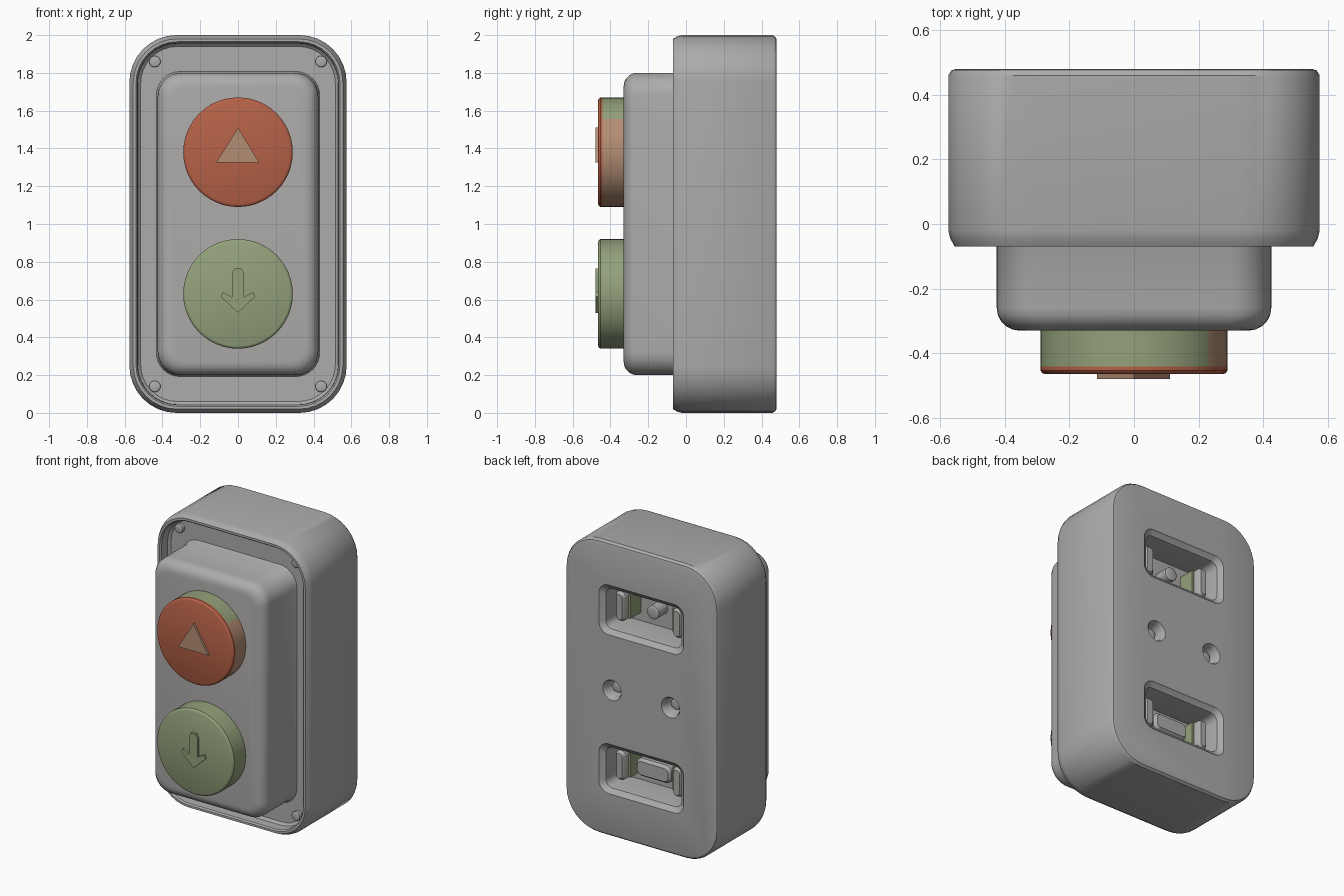
import bpy, bmesh, math
from mathutils import Vector

if "Cube" in bpy.data.objects:
    bpy.data.objects.remove(bpy.data.objects["Cube"])


def material(name, srgb):
    m = bpy.data.materials.new(name)
    m.diffuse_color = tuple((c / 255) ** 2.2 for c in srgb) + (1,)
    m.use_nodes = True
    m.node_tree.nodes["Principled BSDF"].inputs["Base Color"].default_value = m.diffuse_color
    return m


GREY = material("grey_plastic", (172, 170, 169))
RED = material("brick_red", (181, 98, 73))
GREEN = material("sage_green", (146, 160, 122))
TAN = material("tan", (178, 140, 115))


def outline(hx, hz, r):
    """Rounded rectangle in x-z, or a circle when r covers the whole shape."""
    if r >= hx and r >= hz:
        return [(r * math.cos(i * math.tau / 48), r * math.sin(i * math.tau / 48)) for i in range(48)]
    pts = []
    for k, (sx, sz) in enumerate([(1, 1), (-1, 1), (-1, -1), (1, -1)]):
        for i in range(9):
            a = math.pi / 2 * (k + i / 8)
            pts.append((sx * (hx - r) + r * math.cos(a), sz * (hz - r) + r * math.sin(a)))
    return pts


def finish(name, bm, mats):
    bmesh.ops.recalc_face_normals(bm, faces=bm.faces)
    me = bpy.data.meshes.new(name)
    bm.to_mesh(me)
    bm.free()
    ob = bpy.data.objects.new(name, me)
    bpy.context.collection.objects.link(ob)
    for m in mats:
        me.materials.append(m)
    return ob


def smooth(ob, angle=35):
    bpy.ops.object.select_all(action='DESELECT')
    ob.select_set(True)
    bpy.context.view_layer.objects.active = ob
    bpy.ops.object.shade_smooth_by_angle(angle=math.radians(angle))


def loft(name, rings, x=0, z=1, mats=(GREY,), rule=None):
    """Skin rings of (half width, half height, corner radius, y)."""
    bm = bmesh.new()
    loops = [[bm.verts.new((x + u, y, z + v)) for u, v in outline(hx, hz, r)]
             for hx, hz, r, y in rings]
    n = len(loops[0])
    for a, b in zip(loops, loops[1:]):
        for i in range(n):
            j = (i + 1) % n
            bm.faces.new((a[i], a[j], b[j], b[i]))
    bm.faces.new(loops[0])
    bm.faces.new(loops[-1])
    if rule:
        for f in bm.faces:
            f.material_index = rule(f.calc_center_median())
    ob = finish(name, bm, mats)
    smooth(ob)
    return ob


def disc(name, r, y0, y1, x, z, edge=0.006, mats=(GREY,), rule=None):
    s = 1 if y1 > y0 else -1
    return loft(name, [(q, q, q, y) for q, y in
                       [(r, y0), (r, y1 - s * edge * 2), (r, y1 - s * edge),
                        (r - edge * 0.5, y1 - s * edge * 0.3), (r - edge * 1.2, y1)]],
                x, z, mats, rule)


def plate(name, pts, y0, y1, mat):
    bm = bmesh.new()
    f = bm.faces.new([bm.verts.new((x, y0, z)) for x, z in pts])
    g = bmesh.ops.extrude_face_region(bm, geom=[f])
    bmesh.ops.translate(bm, vec=(0, y1 - y0, 0),
                        verts=[v for v in g['geom'] if isinstance(v, bmesh.types.BMVert)])
    return finish(name, bm, [mat])


# Housing: back edge, side wall, chamfered rim, lip and recessed front floor
housing = loft("housing", [
    (0.55, 0.975, 0.225, 0.48), (0.565, 0.988, 0.238, 0.476), (0.575, 1.0, 0.25, 0.46),
    (0.575, 1.0, 0.25, -0.02), (0.569, 0.994, 0.245, -0.045), (0.555, 0.98, 0.232, -0.07),
    (0.54, 0.965, 0.218, -0.07), (0.532, 0.957, 0.21, -0.06), (0.53, 0.955, 0.208, 0.0),
    (0.515, 0.94, 0.195, 0.015)])

# Back pockets and screw holes, cut with flared openings
cutters = [loft("pocket_cutter", [
    (0.335, 0.185, 0.08, 0.50), (0.315, 0.165, 0.07, 0.475), (0.285, 0.138, 0.05, 0.455),
    (0.28, 0.133, 0.045, 0.43), (0.28, 0.133, 0.045, 0.26)], 0, z) for z in (1.54, 0.46)]
cutters += [loft("hole_cutter", [(q, q, q, y) for q, y in
                                 [(0.075, 0.50), (0.068, 0.476), (0.057, 0.46), (0.055, 0.38)]], x, 1)
            for x in (-0.22, 0.22)]
bpy.context.view_layer.objects.active = housing
for c in cutters:
    m = housing.modifiers.new("cut", 'BOOLEAN')
    m.object, m.operation, m.solver = c, 'DIFFERENCE', 'EXACT'
    bpy.context.view_layer.objects.active = housing
    bpy.ops.object.modifier_apply(modifier=m.name)
    bpy.data.objects.remove(c)
smooth(housing)

# Raised front panel with rounded edge
R = 0.07
panel_rings = [(0.44, 0.815, 0.13, 0.03), (0.425, 0.80, 0.125, 0.0)]
for i in range(6):
    a = math.pi / 2 * i / 5
    d = R * (1 - math.cos(a))
    panel_rings.append((0.425 - d, 0.80 - d, 0.125 - d * 0.6, -0.33 + R * (1 - math.sin(a))))
loft("front_panel", panel_rings)

# Push buttons: the upper one has a red face, green top side and tan sides
disc("upper_button", 0.29, -0.31, -0.465, 0, 1.38, 0.012, (RED, GREEN, TAN),
     lambda c: 0 if c.y < -0.44 or abs(c.x) < 0.01 and abs(c.z - 1.38) < 0.01
     else 1 if c.z - 1.38 > 0.19 or (c.x < 0 and c.z > 1.42) else 2)
disc("lower_button", 0.29, -0.31, -0.465, 0, 0.63, 0.012, (GREEN,))

# Raised symbols on the buttons
plate("up_triangle", [(-0.115, 1.325), (0.112, 1.325), (0, 1.51)], -0.46, -0.48, TAN)
plate("down_arrow", [(0, 0.53), (0.09, 0.615), (0.08, 0.64), (0.032, 0.612), (0.032, 0.74), (0.018, 0.765),
                     (-0.018, 0.765), (-0.032, 0.74), (-0.032, 0.612), (-0.08, 0.64), (-0.09, 0.615)],
      -0.46, -0.48, GREEN)

# Corner screws on the front floor, sunken screws in the back
for x in (-0.44, 0.44):
    for z in (0.14, 1.86):
        disc("corner_screw", 0.03, 0.03, -0.015, x, z)
for x in (-0.22, 0.22):
    disc("back_screw", 0.035, 0.37, 0.43, x, 1)

# Contact posts, green clips and terminal inside each back pocket
for z in (0.46, 1.54):
    for s in (-1, 1):
        loft("contact_post", [(0.035, 0.10, 0.03, 0.25), (0.035, 0.10, 0.03, 0.39),
                              (0.022, 0.085, 0.02, 0.41)], s * 0.215, z)
        loft("contact_clip", [(0.008, 0.08, 0.004, 0.25), (0.008, 0.08, 0.004, 0.37)],
             s * 0.165, z, (GREEN,))
disc("terminal_screw", 0.045, 0.25, 0.36, 0, 1.54)
loft("terminal_bar", [(0.13, 0.06, 0.04, 0.25), (0.13, 0.06, 0.04, 0.34), (0.115, 0.045, 0.03, 0.36)], 0, 0.46)
